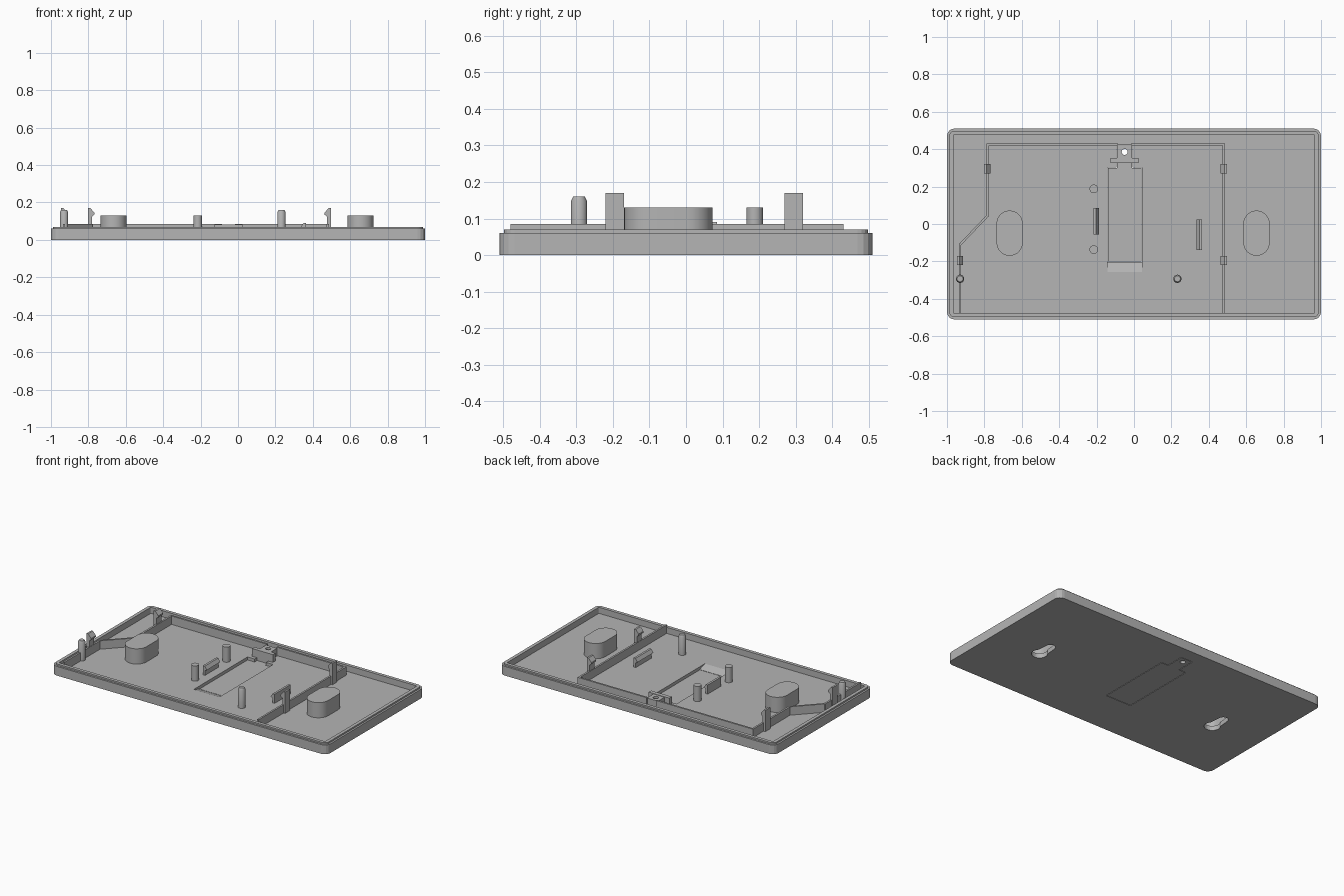
import bpy, bmesh, math
from mathutils import Vector

if "Cube" in bpy.data.objects:
    bpy.data.objects.remove(bpy.data.objects["Cube"])

grey = bpy.data.materials.new("light grey plastic")
grey.use_nodes = True
COLOUR = (0.46, 0.46, 0.46, 1)
grey.diffuse_color = COLOUR
grey.node_tree.nodes["Principled BSDF"].inputs["Base Color"].default_value = COLOUR

FLOOR = 0.03


def loft(name, rings, smooth=False):
    """Skin a list of equal-length point rings and cap both ends."""
    bm = bmesh.new()
    loops = [[bm.verts.new(p) for p in ring] for ring in rings]
    n = len(loops[0])
    for a, b in zip(loops, loops[1:]):
        for i in range(n):
            j = (i + 1) % n
            bm.faces.new((a[i], a[j], b[j], b[i]))
    bm.faces.new(loops[0])
    bm.faces.new(loops[-1])
    bmesh.ops.recalc_face_normals(bm, faces=bm.faces)
    mesh = bpy.data.meshes.new(name)
    bm.to_mesh(mesh)
    bm.free()
    mesh.materials.append(grey)
    obj = bpy.data.objects.new(name, mesh)
    bpy.context.collection.objects.link(obj)
    if smooth:
        bpy.ops.object.select_all(action='DESELECT')
        obj.select_set(True)
        bpy.context.view_layer.objects.active = obj
        bpy.ops.object.shade_smooth_by_angle(angle=math.radians(30))
    return obj


def flat(pts, z):
    return [(x, y, z) for x, y in pts]


def prism(name, pts, lo, hi, axis="z", smooth=False):
    """Extrude a 2D profile along one axis."""
    place = {"x": lambda a, b, t: (t, a, b),
             "y": lambda a, b, t: (a, t, b),
             "z": lambda a, b, t: (a, b, t)}[axis]
    return loft(name, [[place(a, b, t) for a, b in pts] for t in (lo, hi)], smooth)


def rect(x0, x1, y0, y1):
    return [(x0, y0), (x1, y0), (x1, y1), (x0, y1)]


def arc(cx, cy, r, start, end, steps):
    return [(cx + r * math.cos(math.radians(start + (end - start) * i / steps)),
             cy + r * math.sin(math.radians(start + (end - start) * i / steps)))
            for i in range(steps + 1)]


def circle(cx, cy, r, n=24):
    return arc(cx, cy, r, 0, 360 - 360 / n, n - 1)


def rounded_rect(hx, hy, r):
    return (arc(hx - r, hy - r, r, 0, 90, 4) + arc(r - hx, hy - r, r, 90, 180, 4)
            + arc(r - hx, r - hy, r, 180, 270, 4) + arc(hx - r, r - hy, r, 270, 360, 4))


def stadium(cx, y0, y1, r):
    return arc(cx, y1 - r, r, 0, 180, 14) + arc(cx, y0 + r, r, 180, 360, 14)


def cut(target, cutter):
    """Subtract the cutter, then discard it."""
    cutter.hide_render = True
    mod = target.modifiers.new("cut", 'BOOLEAN')
    mod.operation, mod.solver, mod.object = 'DIFFERENCE', 'EXACT', cutter
    bpy.context.view_layer.update()
    graph = bpy.context.evaluated_depsgraph_get()
    mesh = bpy.data.meshes.new_from_object(target.evaluated_get(graph))
    target.modifiers.clear()
    target.data = mesh
    bpy.data.objects.remove(cutter)


# Tray with a stepped rim
tray = loft("tray", [flat(rounded_rect(1 - i, 0.51 - i, 0.04 - i), z) for i, z in
                     ((0, 0), (0, 0.06), (0.012, 0.06), (0.012, 0.07),
                      (0.034, 0.07), (0.034, FLOOR))])

# Openings for the hatch, its sloped front lip and the mounting keyholes
cut(tray, prism("hatch_cutter", rect(-0.143, 0.043, -0.203, 0.303), -0.1, 0.2))
cut(tray, prism("tab_cutter", rect(-0.093, -0.007, 0.29, 0.423), -0.1, 0.2))
cut(tray, prism("lip_cutter", [(-0.27, 0.034), (-0.19, 0.008), (-0.19, 0.1), (-0.27, 0.1)],
                -0.143, 0.043, "x"))
for side in (-0.665, 0.655):
    keyhole = arc(side, -0.08, 0.048, 140, 400, 20) + arc(side, 0.02, 0.03, 0, 180, 10)
    cut(tray, prism("keyhole_cutter", keyhole, -0.1, 0.2))

# Hatch plate with a screw tab
hatch = prism("hatch", rect(-0.14, 0.04, -0.2, 0.3), 0, 0.012)
tab = prism("hatch_tab", rect(-0.09, -0.01, 0.3, 0.42), 0, 0.078)
cut(tab, prism("screw_cutter", circle(-0.05, 0.385, 0.016), -0.1, 0.2))
cut(tab, prism("notch_cutter", rect(-0.1, 0, 0.29, 0.326), 0.012, 0.2))
prism("hatch_bar", rect(-0.125, 0.025, 0.326, 0.352), FLOOR, 0.081)

# Hollow mounting bosses
for name, side in (("right_boss", -0.665), ("left_boss", 0.655)):
    outer, inner = stadium(side, -0.17, 0.072, 0.07), stadium(side, -0.155, 0.057, 0.055)
    loft(name, [flat(inner, 0.115), flat(inner, FLOOR), flat(outer, FLOOR), flat(outer, 0.13)], True)

# Partition walls
T = 0.006
paths = ([(-0.93, -0.475), (-0.93, -0.11), (-0.782, 0.045), (-0.782, 0.425), (-0.09, 0.425)],
         [(-0.01, 0.425), (0.48, 0.425), (0.48, -0.475)])
for path in paths:
    for a, b in zip(path, path[1:]):
        a, b = Vector(a), Vector(b)
        d = (b - a).normalized() * T
        n = Vector((-d.y, d.x))
        if a.x not in (-0.01,):
            a = a - d * 0.8
        if b.x != -0.09:
            b = b + d * 0.8
        prism("partition_wall", [a - n, b - n, b + n, a + n], FLOOR, 0.085)

# Snap clips with hooks facing inwards
for x, y, s in ((-0.785, 0.295, 1), (-0.93, -0.195, 1), (0.48, 0.295, -1), (0.48, -0.195, -1)):
    hook = [(-0.016, FLOOR), (0.004, FLOOR), (0.004, 0.125), (0.017, 0.135),
            (0.017, 0.145), (-0.004, 0.17), (-0.016, 0.17)]
    prism("snap_clip", [(x + s * a, z) for a, z in hook], y - 0.025, y + 0.025, "y")

# Low retaining catches beside the hatch
for x, y0, y1, s in ((-0.203, -0.055, 0.085, 1), (0.35, -0.14, 0.025, -1)):
    catch = [(-0.014, FLOOR), (0.002, FLOOR), (0.002, 0.06), (0.015, 0.068),
             (0.0, 0.09), (-0.014, 0.09)]
    prism("retaining_catch", [(x + s * a, z) for a, z in catch], y0, y1, "y")

# Tall locating pins with chamfered tips, and short round posts
for x in (-0.93, 0.232):
    loft("locating_pin", [flat(circle(x, -0.293, r), z) for r, z in
                          ((0.022, FLOOR), (0.022, 0.148), (0.016, 0.16))], True)
for y in (0.188, -0.137):
    prism("round_post", circle(-0.215, y, 0.023), FLOOR, 0.13, smooth=True)
